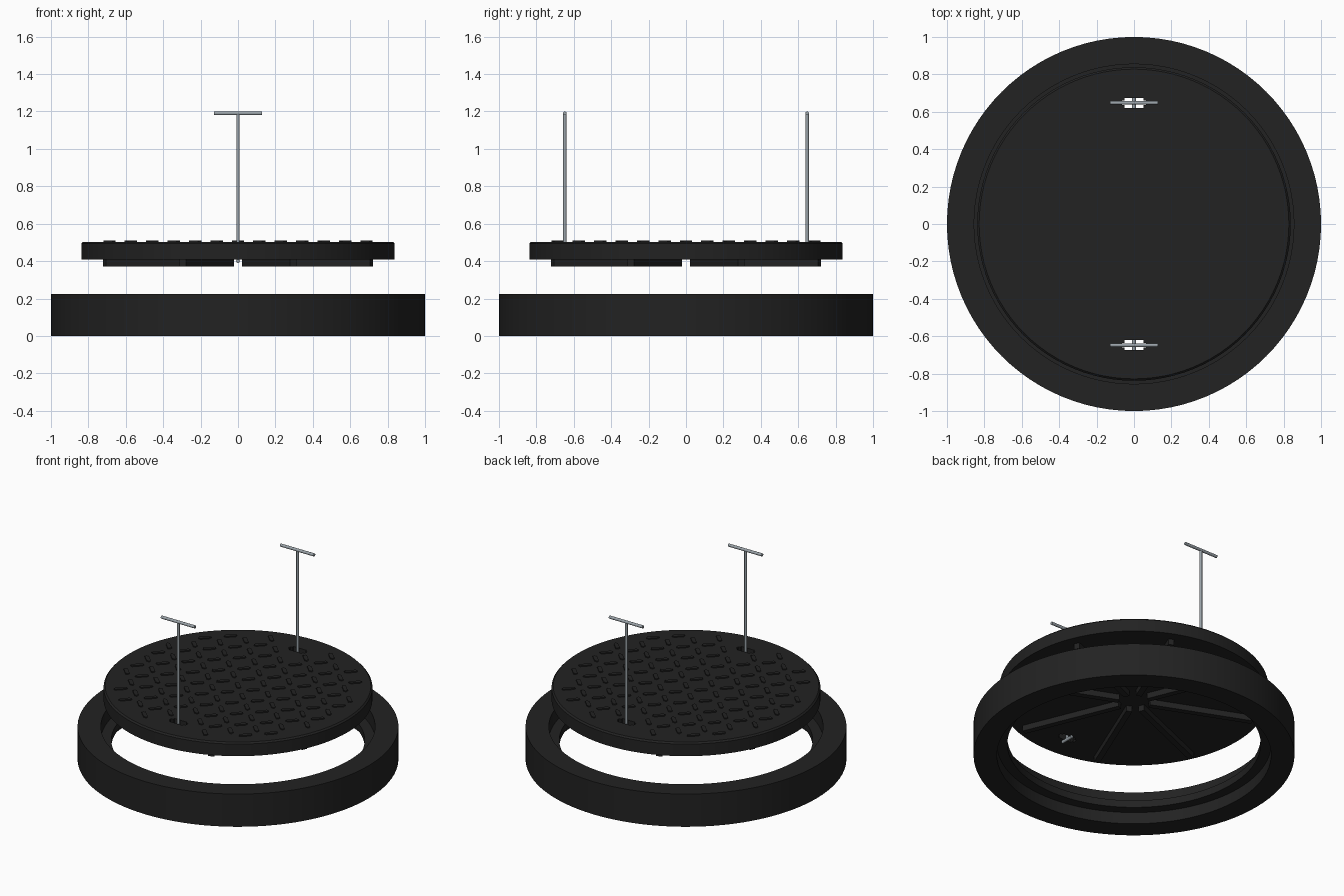
import bpy, bmesh, math
from mathutils import Matrix, Vector

default = bpy.data.objects.get("Cube")
if default:
    bpy.data.objects.remove(default, do_unlink=True)


def material(name, rgb):
    m = bpy.data.materials.new(name)
    m.use_nodes = True
    m.diffuse_color = (*rgb, 1)
    m.node_tree.nodes["Principled BSDF"].inputs["Base Color"].default_value = (*rgb, 1)
    return m


IRON = material("black cast iron", (0.016, 0.016, 0.016))
STEEL = material("grey steel", (0.32, 0.36, 0.39))


def finish(name, bm, mat, smooth=True):
    """Turn a bmesh into a named object with one material."""
    bmesh.ops.recalc_face_normals(bm, faces=bm.faces)
    mesh = bpy.data.meshes.new(name)
    bm.to_mesh(mesh)
    bm.free()
    mesh.materials.append(mat)
    obj = bpy.data.objects.new(name, mesh)
    bpy.context.collection.objects.link(obj)
    if smooth:
        bpy.ops.object.select_all(action="DESELECT")
        obj.select_set(True)
        bpy.context.view_layer.objects.active = obj
        bpy.ops.object.shade_smooth_by_angle(angle=math.radians(30))
    return obj


def lathe(name, profile, closed, steps=96):
    """Revolve (radius, height) points; open profiles get end caps."""
    bm = bmesh.new()
    rings = [[bm.verts.new((r * math.cos(a), r * math.sin(a), z))
              for a in (math.tau * i / steps for i in range(steps))]
             for r, z in profile]
    pairs = list(zip(rings, rings[1:]))
    if closed:
        pairs.append((rings[-1], rings[0]))
    else:
        bm.faces.new(rings[0])
        bm.faces.new(rings[-1])
    for low, high in pairs:
        for i in range(steps):
            j = (i + 1) % steps
            bm.faces.new((low[i], low[j], high[j], high[i]))
    return finish(name, bm, IRON)


def add_box(bm, size, matrix):
    """Add a box of full size, placed by matrix."""
    return bmesh.ops.create_cube(bm, size=1, matrix=matrix @ Matrix.Diagonal((*size, 1)))["verts"]


def add_rod(bm, start, end, radius):
    start, end = Vector(start), Vector(end)
    axis = end - start
    turn = axis.to_track_quat("Z", "Y").to_matrix().to_4x4()
    bmesh.ops.create_cone(bm, cap_ends=True, segments=16, radius1=radius, radius2=radius,
                          depth=axis.length, matrix=Matrix.Translation((start + end) / 2) @ turn)


def bevel_upright(bm, verts, width):
    """Chamfer the vertical edges of a box."""
    edges = {e for v in verts for e in v.link_edges
             if abs(e.verts[0].co.z - e.verts[1].co.z) > 1e-4}
    bmesh.ops.bevel(bm, geom=list(edges), offset=width, segments=2, affect="EDGES")


# Frame ring with a seat lip on the inside
lathe("frame_ring", [(1, 0), (1, 0.225), (0.855, 0.225), (0.855, 0.13),
                     (0.79, 0.13), (0.79, 0.08), (0.855, 0.08), (0.855, 0)], True)

# Cover disc with a chamfered top edge
cover = lathe("cover_disc", [(0.838, 0.41), (0.838, 0.493), (0.828, 0.503)], False)

# Key slots cut through the cover
KEY_Y = 0.648
bm = bmesh.new()
for side in (-1, 1):
    slot = add_box(bm, (0.128, 0.054, 0.3), Matrix.Translation((0, side * KEY_Y, 0.45)))
    bevel_upright(bm, slot, 0.014)
cutter = finish("slot_cutter", bm, IRON, smooth=False)
cutter.hide_render = True
cutter.hide_set(True)
cutter.display_type = "WIRE"
cut = cover.modifiers.new("slots", "BOOLEAN")
cut.operation = "DIFFERENCE"
cut.solver = "EXACT"
cut.object = cutter
# Apply the cut so that the cutter can go
baked = bpy.data.meshes.new_from_object(
    cover.evaluated_get(bpy.context.evaluated_depsgraph_get()))
cover.modifiers.clear()
cover.data = baked
bpy.data.objects.remove(cutter, do_unlink=True)

# Raised grip bars, alternating in direction
PITCH = 0.1145
bm = bmesh.new()
for i in range(-6, 7):
    for j in range(-6, 7):
        x, y = i * PITCH, j * PITCH
        near_key = math.hypot(x, abs(y) - KEY_Y) < 0.13
        if math.hypot(x, y) > 0.745 or near_key:
            continue
        angle = math.radians(45 if (i + j) % 2 else -45)
        place = Matrix.Translation((x, y, 0.504)) @ Matrix.Rotation(angle, 4, "Z")
        bar = add_box(bm, (0.082, 0.026, 0.012), place)
        bevel_upright(bm, bar, 0.007)
finish("grip_bars", bm, IRON, smooth=False)

# Radial ribs under the cover
bm = bmesh.new()
INNER, OUTER = 0.1, 0.772
for k in range(8):
    turn = Matrix.Rotation(math.tau * (k + 0.5) / 8, 4, "Z")
    place = turn @ Matrix.Translation(((INNER + OUTER) / 2, 0, 0.392))
    add_box(bm, (OUTER - INNER, 0.038, 0.044), place)
finish("underside_ribs", bm, IRON, smooth=False)

# Lifting keys: handle, shaft and a foot turned across the slot
for side, label in ((-1, "front"), (1, "back")):
    y = side * KEY_Y
    bm = bmesh.new()
    add_rod(bm, (-0.128, y, 1.19), (0.128, y, 1.19), 0.01)
    add_rod(bm, (0, y, 0.4), (0, y, 1.19), 0.009)
    add_rod(bm, (0, y - 0.045, 0.4), (0, y + 0.045, 0.4), 0.01)
    finish(label + "_lifting_key", bm, STEEL)
